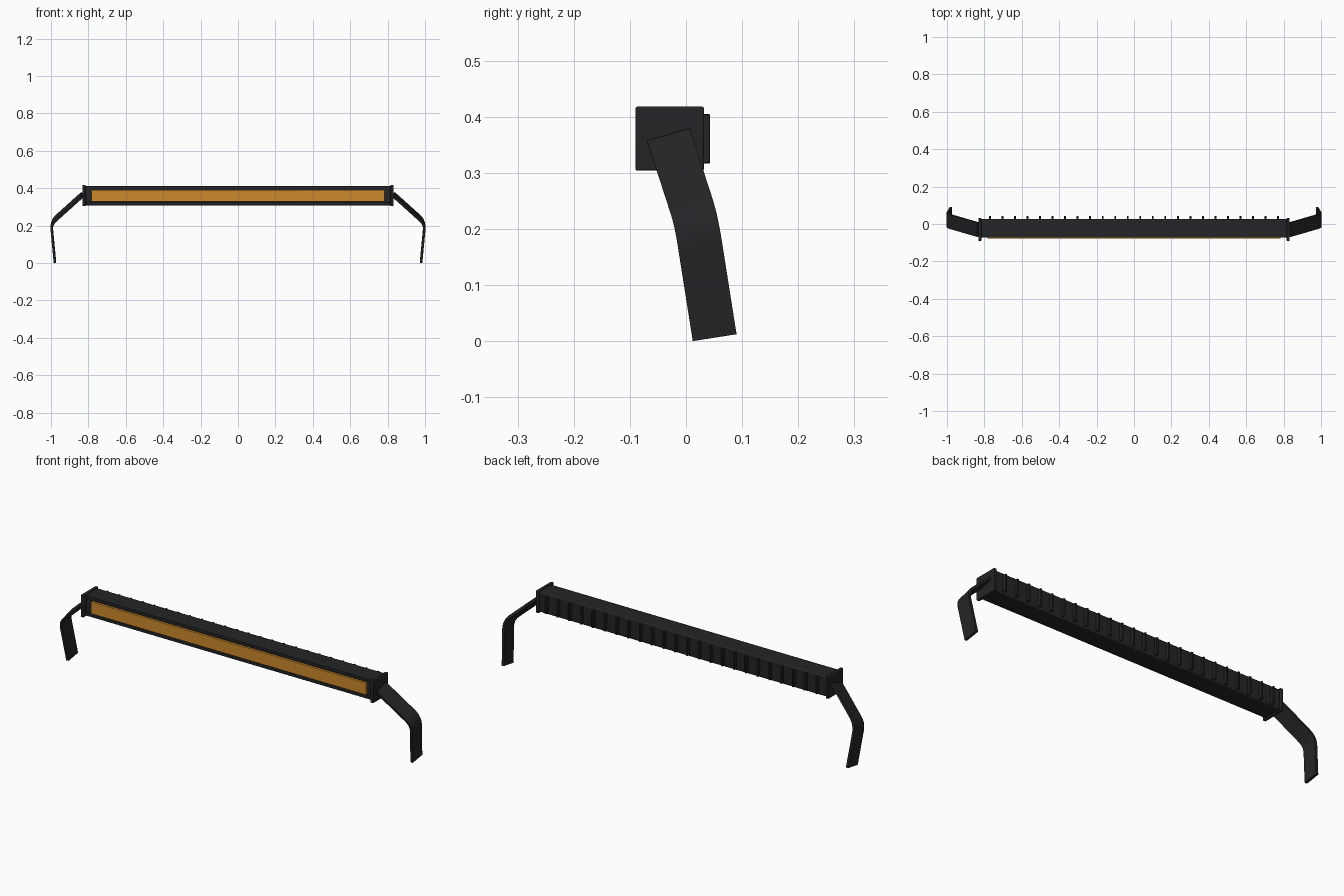
import bpy, bmesh, math
from mathutils import Vector

if "Cube" in bpy.data.objects:
    bpy.data.objects.remove(bpy.data.objects["Cube"])


def material(name, rgb):
    m = bpy.data.materials.new(name)
    m.diffuse_color = (*rgb, 1)
    m.use_nodes = True
    m.node_tree.nodes["Principled BSDF"].inputs["Base Color"].default_value = m.diffuse_color
    return m


BLACK = material("black_metal", (0.017, 0.018, 0.019))
AMBER = material("amber_glow", (0.6, 0.25, 0.025))


def finish(bm, name, mat, bevel=0, segs=2):
    bmesh.ops.recalc_face_normals(bm, faces=bm.faces)
    me = bpy.data.meshes.new(name)
    bm.to_mesh(me)
    bm.free()
    ob = bpy.data.objects.new(name, me)
    bpy.context.collection.objects.link(ob)
    me.materials.append(mat)
    if bevel:
        b = ob.modifiers.new("bevel", "BEVEL")
        b.width, b.segments = bevel, segs
    bpy.ops.object.select_all(action='DESELECT')
    ob.select_set(True)
    bpy.context.view_layer.objects.active = ob
    bpy.ops.object.shade_smooth_by_angle(angle=math.radians(35))
    return ob


def box(name, lo, hi, mat=BLACK, bevel=0, segs=2):
    lo, hi = Vector(lo), Vector(hi)
    bm = bmesh.new()
    bmesh.ops.create_cube(bm, size=1)
    for v in bm.verts:
        v.co = (lo + hi) / 2 + Vector(a * b for a, b in zip(v.co, hi - lo))
    return finish(bm, name, mat, bevel, segs)


# Long housing, front lips and heating panel
box("housing", (-0.82, -0.066, 0.309), (0.82, 0.026, 0.413), bevel=0.006)
box("top_lip", (-0.815, -0.073, 0.395), (0.815, -0.06, 0.412), bevel=0.002)
box("bottom_lip", (-0.815, -0.073, 0.309), (0.815, -0.06, 0.326), bevel=0.002)
box("heating_panel", (-0.782, -0.078, 0.33), (0.782, -0.06, 0.391), AMBER)

# Cooling fins along the back
for i in range(24):
    x = -0.77 + i * 1.54 / 23
    box(f"fin_{i + 1}", (x - 0.005, 0.015, 0.317), (x + 0.005, 0.043, 0.405), bevel=0.0015, segs=1)


def arc_path(a, b, c, r, n=10):
    """Two straight runs a-b-c with a rounded corner reaching r back along each."""
    a, b, c = map(Vector, (a, b, c))
    p, q = b + (a - b).normalized() * r, b + (c - b).normalized() * r
    pts = [a]
    for i in range(n + 1):
        t = i / n
        pts.append(p * (1 - t) ** 2 + b * 2 * t * (1 - t) + q * t * t)
    return pts + [c]


def bracket(name, s):
    # Flat strap that slopes outward, bends and drops to the ground
    pts = arc_path((0.834, -0.03, 0.364), (0.999, 0.018, 0.216), (0.979, 0.051, 0.007), 0.04)
    bm = bmesh.new()
    rings = []
    for i, p in enumerate(pts):
        t = (pts[min(i + 1, len(pts) - 1)] - pts[max(i - 1, 0)]).normalized()
        k = min(max((i - 1) / (len(pts) - 3), 0), 1)
        tilt = math.radians(16.3 + (8.9 - 16.3) * k)
        w = Vector((0, math.cos(tilt), math.sin(tilt)))
        n = t.cross(w).normalized()
        ring = []
        for u, v in ((-1, -1), (1, -1), (1, 1), (-1, 1)):
            co = p + w * 0.0395 * u + n * 0.0065 * v
            ring.append(bm.verts.new((co.x * s, co.y, co.z)))
        rings.append(ring)
    for r0, r1 in zip(rings, rings[1:]):
        for j in range(4):
            bm.faces.new((r0[j], r0[(j + 1) % 4], r1[(j + 1) % 4], r1[j]))
    bm.faces.new(rings[0])
    bm.faces.new(rings[-1])
    finish(bm, name, BLACK)


# End plates and mounting brackets on both sides
for side, s in (("left", -1), ("right", 1)):
    x0, x1 = sorted((0.816 * s, 0.832 * s))
    box(side + "_end_plate", (x0, -0.09, 0.304), (x1, 0.032, 0.418), bevel=0.003)
    bracket(side + "_bracket", s)
